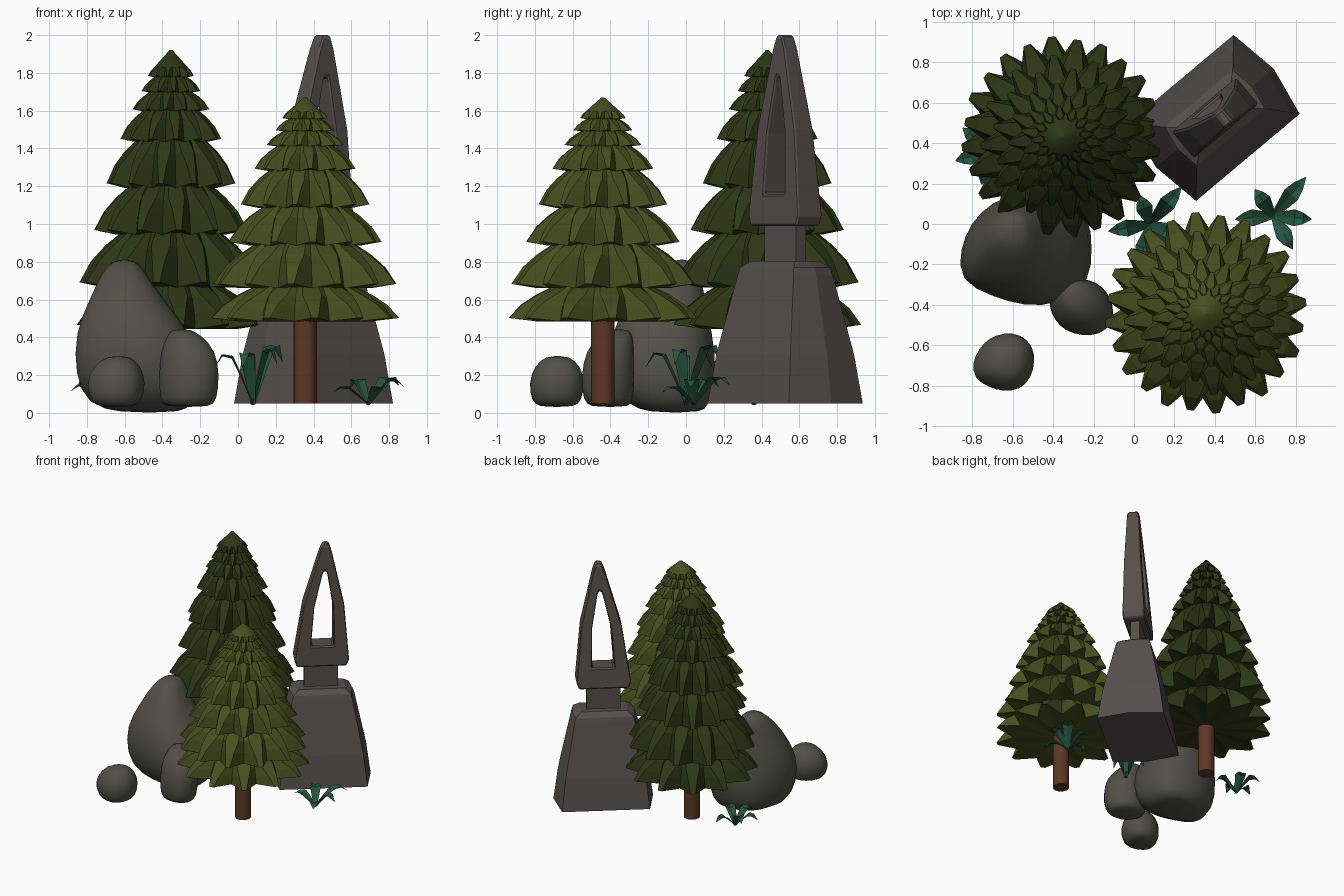
import bpy, bmesh
from math import sin, cos, pi, radians
from mathutils import Matrix, Vector

if "Cube" in bpy.data.objects:
    bpy.data.objects.remove(bpy.data.objects["Cube"])


def material(name, rgb):
    m = bpy.data.materials.new(name)
    m.diffuse_color = (*rgb, 1)
    m.use_nodes = True
    m.node_tree.nodes["Principled BSDF"].inputs["Base Color"].default_value = m.diffuse_color
    return m


DARK_GREEN = material("dark_foliage", (0.03, 0.038, 0.008))
LIGHT_GREEN = material("light_foliage", (0.063, 0.078, 0.014))
BARK = material("bark", (0.11, 0.038, 0.02))
ROCK = material("boulder_rock", (0.082, 0.082, 0.064))
STONE = material("carved_stone", (0.092, 0.08, 0.08))
LEAF = material("leaf", (0.019, 0.09, 0.055))


def make(name, bm, mat, matrix=None, smooth=None):
    bmesh.ops.recalc_face_normals(bm, faces=bm.faces)
    me = bpy.data.meshes.new(name)
    bm.to_mesh(me)
    bm.free()
    ob = bpy.data.objects.new(name, me)
    bpy.context.collection.objects.link(ob)
    me.materials.append(mat)
    if matrix:
        ob.matrix_world = matrix
    if smooth:
        bpy.ops.object.select_all(action='DESELECT')
        ob.select_set(True)
        bpy.context.view_layer.objects.active = ob
        bpy.ops.object.shade_smooth_by_angle(angle=radians(smooth))
    return ob


def bridge(bm, a, b):
    n = len(a)
    for i in range(n):
        bm.faces.new((a[i], a[(i + 1) % n], b[(i + 1) % n], b[i]))


def loft(bm, rings, caps=True):
    loops = [[bm.verts.new(p) for p in ring] for ring in rings]
    for a, b in zip(loops, loops[1:]):
        bridge(bm, a, b)
    if caps:
        bm.faces.new(loops[0])
        bm.faces.new(loops[-1])
    return loops


# Trees: drooping star-shaped tiers, a smooth tip and a trunk
LEVELS = [0, 0.148, 0.338, 0.506, 0.671, 0.781, 0.848, 0.903, 0.95]
RADII = [0.5, 0.488, 0.407, 0.343, 0.268, 0.205, 0.156, 0.122]
SPIKES = 12


def tier(bm, z, h, r, offset):
    step = 2 * pi / SPIKES
    # (ridge radius, ridge height, ridge half angle, valley radius, valley height)
    rows = [(1.0, 0.1, 0.07, 0.72, 0.0),
            (0.87, 0.5, 0.15, 0.69, 0.36),
            (0.71, 0.8, 0.28, 0.63, 0.72),
            (0.54, 1.04, 0.3, 0.52, 1.04)]
    rings = []
    for rr, rz, half, vr, vz in rows:
        ring = []
        for i in range(SPIKES):
            a = (i + offset) * step
            for ang, q, zz in ((a - half * step, rr, rz), (a + half * step, rr, rz),
                               (a + 0.5 * step, vr, vz)):
                ring.append((r * q * cos(ang), r * q * sin(ang), z + h * zz))
        rings.append(ring)
    loops = loft(bm, rings, caps=False)
    bm.faces.new(loops[-1])
    centre = bm.verts.new((0, 0, z))
    low = loops[0]
    for i in range(len(low)):
        bm.faces.new((low[i], centre, low[(i + 1) % len(low)]))


def cone(name, mat, x, y, z0, z1, r0, r1, sides, smooth):
    bm = bmesh.new()
    bmesh.ops.create_cone(bm, cap_ends=True, segments=sides, radius1=r0, radius2=r1, depth=z1 - z0)
    make(name, bm, mat, Matrix.Translation((x, y, (z0 + z1) / 2)), smooth)


def tree(prefix, x, y, z0, top, base, mat):
    height = top - z0
    bm = bmesh.new()
    for i, r in enumerate(RADII):
        tier(bm, z0 + height * LEVELS[i], height * (LEVELS[i + 1] - LEVELS[i]), r, 0.5 * (i % 2) + 0.2)
    make(prefix + "_foliage", bm, mat, Matrix.Translation((x, y, 0)))
    cone(prefix + "_tip", mat, x, y, z0 + height * 0.938, top, 0.09, 0.008, 16, 60)
    cone(prefix + "_trunk", BARK, x, y, base, z0 + 0.1, 0.062, 0.062, 16, 40)


tree("tall_tree", -0.355, 0.43, 0.445, 1.92, 0.05, DARK_GREEN)
tree("short_tree", 0.355, -0.44, 0.485, 1.67, 0.05, LIGHT_GREEN)


# Boulders: lofted lumpy sections (z, centre x, centre y, radius x, radius y)
def boulder(name, outline, sections):
    bm = bmesh.new()
    rings = []
    for z, cx, cy, rx, ry in sections:
        ring = []
        for i, k in enumerate(outline):
            a = 2 * pi * i / len(outline)
            ring.append((cx + rx * k * 1.03 * cos(a), cy + ry * k * 1.03 * sin(a), z))
        rings.append(ring)
    loft(bm, rings)
    ob = make(name, bm, ROCK, smooth=180)
    sub = ob.modifiers.new("round", 'SUBSURF')
    sub.levels = sub.render_levels = 1


boulder("large_boulder", [1.0, 1.14, 1.1, 1.02, 0.97, 0.93, 0.97, 1.14, 0.96, 1.01, 1.14, 1.15],
        [(0.0, -0.47, -0.05, 0.15, 0.13), (0.04, -0.52, -0.1, 0.28, 0.22),
         (0.2, -0.535, -0.12, 0.33, 0.285), (0.43, -0.56, -0.13, 0.305, 0.265),
         (0.6, -0.595, -0.1, 0.19, 0.2), (0.75, -0.61, -0.05, 0.11, 0.12),
         (0.815, -0.6, -0.02, 0.055, 0.06)])
boulder("medium_boulder", [1.0, 0.96, 1.0, 1.0, 1.03, 1.08, 1.0, 0.95, 1.0, 1.03, 1.17, 1.15],
        [(0.03, -0.27, -0.4, 0.12, 0.1), (0.06, -0.265, -0.41, 0.15, 0.13),
         (0.2, -0.26, -0.41, 0.16, 0.14), (0.33, -0.265, -0.4, 0.145, 0.125),
         (0.41, -0.285, -0.37, 0.09, 0.09), (0.445, -0.3, -0.35, 0.045, 0.045)])
boulder("small_boulder", [1.0, 1.1, 1.13, 1.03, 0.97, 0.93, 1.02, 1.12, 1.0, 1.03, 1.1, 1.03],
        [(0.03, -0.645, -0.685, 0.09, 0.09), (0.06, -0.645, -0.685, 0.135, 0.13),
         (0.16, -0.645, -0.685, 0.158, 0.145), (0.25, -0.64, -0.68, 0.125, 0.12),
         (0.305, -0.63, -0.68, 0.055, 0.055)])

# Monument: tapered plinth, neck and a pointed open frame, all turned together
PLACE = Matrix.Translation((0.4, 0.525, 0)) @ Matrix.Rotation(radians(40), 4, 'Z')


def slab(name, sections):
    bm = bmesh.new()
    rings = []
    for z, u, v, bulge in sections:
        rings.append([(u, -v, z), (u + bulge, 0, z), (u, v, z),
                      (-u, v, z), (-u - bulge, 0, z), (-u, -v, z)])
    loft(bm, rings)
    make(name, bm, STONE, PLACE)


slab("monument_plinth", [(0.05, 0.335, 0.255, 0.045), (0.31, 0.305, 0.22, 0.04),
                         (0.73, 0.23, 0.135, 0.025), (0.77, 0.22, 0.125, 0.02),
                         (0.805, 0.175, 0.085, 0.01)])
slab("monument_neck", [(0.79, 0.13, 0.035, 0), (1.03, 0.13, 0.035, 0)])

OUTER = [(0.19, 0.99), (0.208, 1.04), (0.155, 1.5), (0.045, 1.94), (0.022, 2.0)]
INNER = [(0.085, 1.16), (0.085, 1.2), (0.072, 1.48), (0.02, 1.75), (0.01, 1.78)]


def frame_loop(bm, half, side):
    pts = half + [(-u, z) for u, z in reversed(half)]
    return [bm.verts.new((u + 0.035 * max(0, z - 1),
                          side * (0.085 - 0.042 * (z - 1)) - 0.03 * max(0, z - 1), z))
            for u, z in pts]


bm = bmesh.new()
of, inf = frame_loop(bm, OUTER, -1), frame_loop(bm, INNER, -1)
ob_, inb = frame_loop(bm, OUTER, 1), frame_loop(bm, INNER, 1)
for a, b in ((of, inf), (inf, inb), (inb, ob_), (ob_, of)):
    bridge(bm, a, b)
frame = make("monument_frame", bm, STONE, PLACE)
bev = frame.modifiers.new("worn_edges", 'BEVEL')
bev.width, bev.segments = 0.01, 1


# Plants: arching folded blades (direction in degrees, length, height)
def plant(name, x, y, blades):
    bm = bmesh.new()
    # (distance along, rise, half width)
    path = [(0.0, 0.0, 0.013), (0.3, 0.55, 0.03), (0.55, 0.95, 0.042),
            (0.78, 1.0, 0.028), (1.0, 0.75, 0.002)]
    for deg, length, height in blades:
        d = Vector((cos(radians(deg)), sin(radians(deg)), 0))
        side = Vector((-d.y, d.x, 0))
        rows = []
        for t, rise, w in path:
            p = d * length * t + Vector((0, 0, 0.04 + height * rise))
            lift = Vector((0, 0, w * 0.35))
            rows.append([bm.verts.new(q) for q in (p - side * w + lift, p, p + side * w + lift)])
        for a, b in zip(rows, rows[1:]):
            for k in (0, 1):
                bm.faces.new((a[k], a[k + 1], b[k + 1], b[k]))
    make(name, bm, LEAF, Matrix.Translation((x, y, 0)))


plant("tall_plant", 0.08, 0.0, [(50, 0.24, 0.31), (110, 0.15, 0.26), (190, 0.21, 0.26),
                                (255, 0.22, 0.27), (335, 0.14, 0.29)])
plant("low_plant", 0.69, 0.04, [(50, 0.25, 0.14), (355, 0.19, 0.13), (300, 0.19, 0.09),
                                (185, 0.19, 0.09), (125, 0.16, 0.13)])
plant("hidden_plant", -0.71, 0.36, [(195, 0.18, 0.1), (255, 0.17, 0.12), (140, 0.18, 0.13),
                                    (70, 0.18, 0.1), (330, 0.16, 0.12)])
